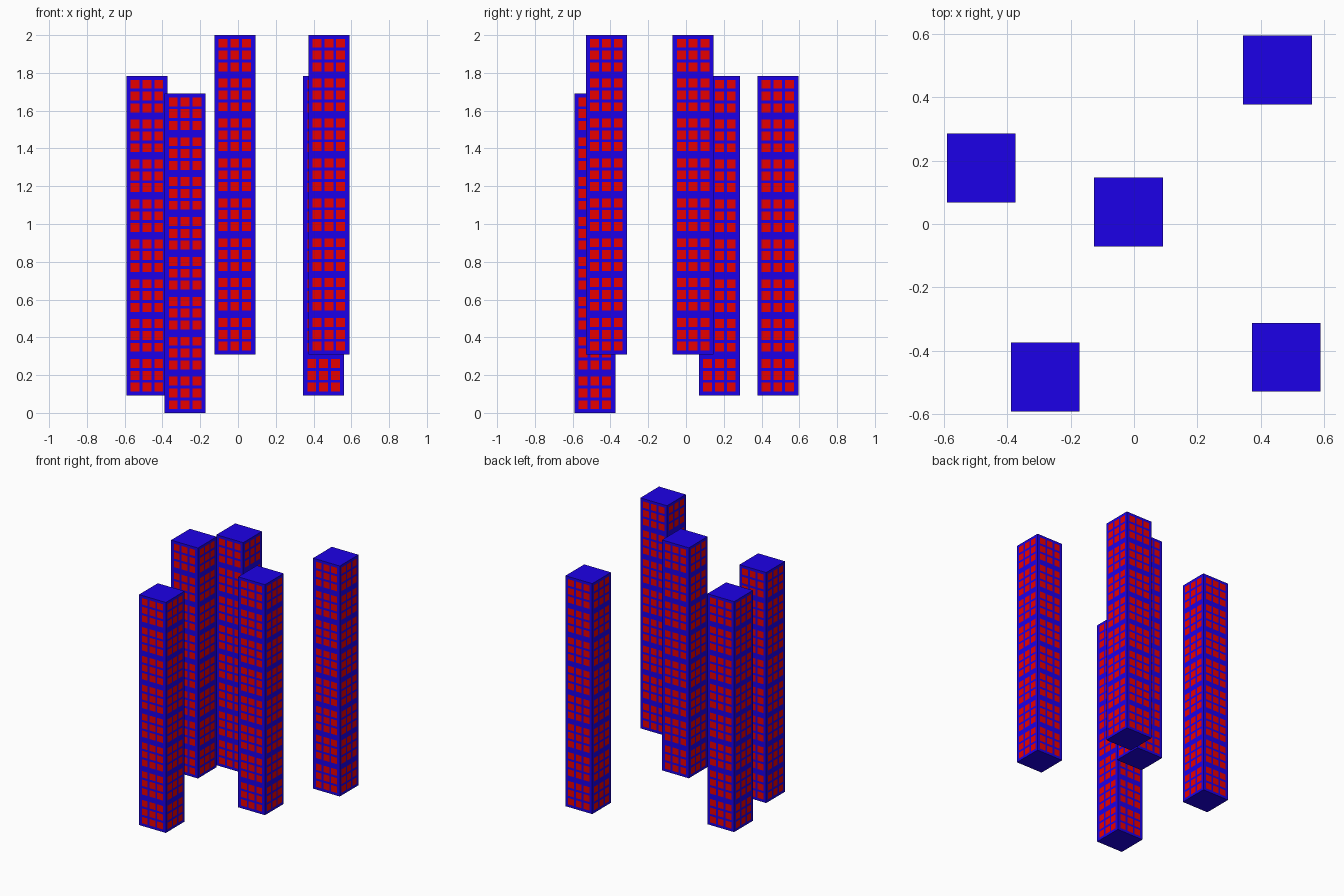
import bpy
import bmesh
from mathutils import Matrix, Vector

cube = bpy.data.objects.get("Cube")
if cube:
    bpy.data.objects.remove(cube, do_unlink=True)

WIDTH = 0.217
FLOORS = 8
FLOOR_HEIGHT = 1.69 / FLOORS
PANE = 0.047
GAP = 0.0155


def make_material(name, color):
    mat = bpy.data.materials.new(name)
    mat.use_nodes = True
    mat.diffuse_color = color
    mat.node_tree.nodes["Principled BSDF"].inputs["Base Color"].default_value = color
    return mat


wall_blue = make_material("wall blue", (0.012, 0, 0.8, 1))
window_red = make_material("window red", (0.8, 0, 0, 1))


def pane_edges(start, length):
    """Edges of three evenly spaced panes centred in a span."""
    first = start + (length - 3 * PANE - 2 * GAP) / 2
    edges = []
    for i in range(3):
        low = first + i * (PANE + GAP)
        edges += [low, low + PANE]
    return edges


# Wall grid lines: every odd cell in both directions is a window
columns = [-WIDTH / 2] + pane_edges(-WIDTH / 2, WIDTH) + [WIDTH / 2]
rows = [0]
for floor in range(FLOORS):
    rows += pane_edges(floor * FLOOR_HEIGHT, FLOOR_HEIGHT)
rows.append(FLOORS * FLOOR_HEIGHT)


def tower_mesh():
    bm = bmesh.new()
    # Four walls with flush windows
    for side in range(4):
        turn = Matrix.Rotation(side * 1.5707963, 3, "Z")
        grid = [[bm.verts.new(turn @ Vector((x, -WIDTH / 2, z))) for x in columns]
                for z in rows]
        for r in range(len(rows) - 1):
            for c in range(len(columns) - 1):
                face = bm.faces.new((grid[r][c], grid[r][c + 1],
                                     grid[r + 1][c + 1], grid[r + 1][c]))
                face.material_index = 1 if r % 2 and c % 2 else 0
    bmesh.ops.remove_doubles(bm, verts=bm.verts, dist=0.0001)
    # Roof and base
    bmesh.ops.holes_fill(bm, edges=[e for e in bm.edges if e.is_boundary], sides=0)
    bmesh.ops.recalc_face_normals(bm, faces=bm.faces)
    mesh = bpy.data.meshes.new("tower")
    bm.to_mesh(mesh)
    bm.free()
    mesh.materials.append(wall_blue)
    mesh.materials.append(window_red)
    return mesh


# Five identical towers at staggered heights
shared = tower_mesh()
places = {
    "tower_centre": (-0.017, 0.038, 0.31),
    "tower_front_left": (0.481, -0.421, 0.31),
    "tower_back_left": (0.453, 0.486, 0.093),
    "tower_back_right": (-0.482, 0.177, 0.093),
    "tower_front_right": (-0.28, -0.483, 0),
}
for name, location in places.items():
    tower = bpy.data.objects.new(name, shared)
    tower.location = location
    bpy.context.collection.objects.link(tower)
